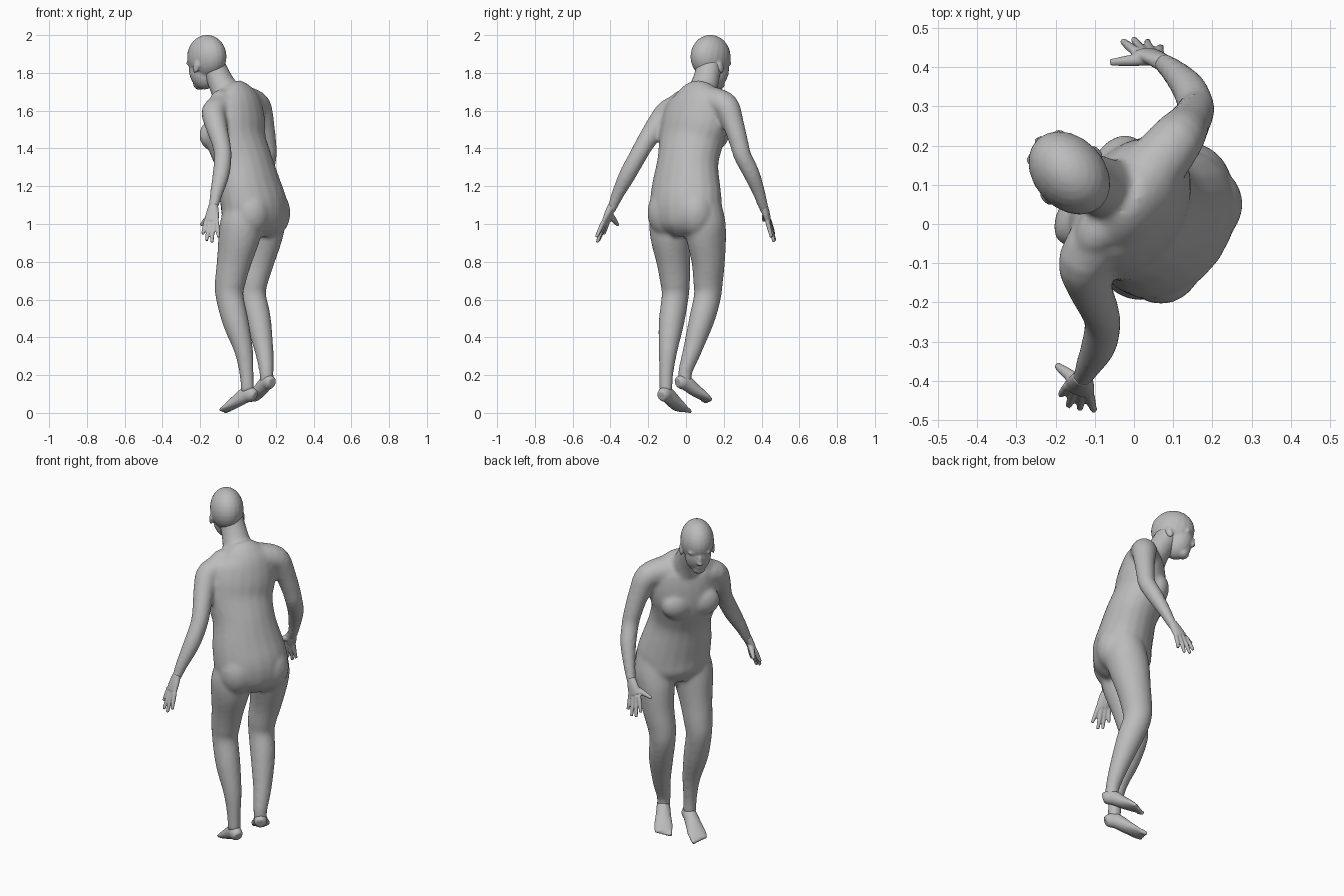
import bpy
import bmesh
import math
from mathutils import Vector, Matrix

default_cube = bpy.data.objects.get("Cube")
if default_cube:
    bpy.data.objects.remove(default_cube, do_unlink=True)

skin = bpy.data.materials.new("plain grey skin")
skin.use_nodes = True
skin_colour = (0.5, 0.5, 0.5, 1)
skin.diffuse_color = skin_colour
skin.node_tree.nodes["Principled BSDF"].inputs["Base Color"].default_value = skin_colour

UP = Vector((0, 0, 1))


def heading(degrees):
    """Right-hand and forward unit vectors for a given yaw."""
    angle = math.radians(degrees)
    right = Vector((math.cos(angle), math.sin(angle), 0))
    return right, UP.cross(right)


BODY_RIGHT, BODY_FRONT = heading(55)
HEAD_RIGHT, HEAD_FRONT = heading(43)


def smooth_rings(rings, steps=4):
    """Catmull-Rom interpolation of centre and radii along a path."""
    rows = [Vector(ring if len(ring) == 5 else (*ring, ring[-1])) for ring in rings]
    padded = [rows[0]] + rows + [rows[-1]]
    result = []
    for a, b, c, d in zip(padded, padded[1:], padded[2:], padded[3:]):
        for step in range(steps):
            t = step / steps
            result.append(b + (c - a) * (t / 2)
                          + (a * 2 - b * 5 + c * 4 - d) * (t * t / 2)
                          + (b * 3 - a - c * 3 + d) * (t ** 3 / 2))
    return result + [rows[-1]]


def loft(bm, rings, side=BODY_RIGHT, sides=20):
    """Closed tube of elliptical sections: x, y, z, side radius, depth radius."""
    rows = smooth_rings(rings)
    centres = [Vector(row[:3]) for row in rows]
    loops = []
    for i, row in enumerate(rows):
        along = (centres[min(i + 1, len(rows) - 1)] - centres[max(i - 1, 0)]).normalized()
        across = (side - along * side.dot(along)).normalized()
        depth = along.cross(across)
        loop = []
        for k in range(sides):
            angle = math.tau * k / sides
            loop.append(bm.verts.new(centres[i] + across * math.cos(angle) * row[3]
                                     + depth * math.sin(angle) * row[4]))
        loops.append(loop)
    for low, high in zip(loops, loops[1:]):
        for k in range(sides):
            n = (k + 1) % sides
            bm.faces.new((low[k], low[n], high[n], high[k]))
    bm.faces.new(loops[0][::-1])
    bm.faces.new(loops[-1])


def ball(bm, centre, radii, right=BODY_RIGHT, front=BODY_FRONT, pitch=0):
    """Ellipsoid with radii along right, front and up, pitched about the right axis."""
    axes = Matrix((right, front, UP)).transposed().to_4x4()
    tilt = Matrix.Rotation(math.radians(pitch), 4, "X")
    size = Matrix.Diagonal((*radii, 1))
    bmesh.ops.create_uvsphere(bm, u_segments=20, v_segments=14, radius=1,
                              matrix=Matrix.Translation(centre) @ axes @ tilt @ size)


def finish(bm, name, voxel, rounds):
    """Fuse the overlapping volumes of one part into a single soft skin."""
    bmesh.ops.recalc_face_normals(bm, faces=bm.faces)
    mesh = bpy.data.meshes.new(name)
    bm.to_mesh(mesh)
    bm.free()
    part = bpy.data.objects.new(name, mesh)
    bpy.context.collection.objects.link(part)
    mesh.materials.append(skin)
    fuse = part.modifiers.new("fuse", "REMESH")
    fuse.mode = "VOXEL"
    fuse.voxel_size = voxel
    fuse.use_smooth_shade = True
    soften = part.modifiers.new("soften", "SMOOTH")
    soften.factor = 0.5
    soften.iterations = rounds


# Torso, neck, arms and legs fused as one body
body = bmesh.new()
loft(body, [(.07, .015, .95, .1, .1), (.08, .01, 1.01, .185, .15), (.085, 0, 1.09, .205, .16),
            (.06, 0, 1.2, .195, .152), (.03, .01, 1.33, .172, .142), (-.01, .03, 1.45, .185, .142),
            (-.01, .05, 1.55, .19, .135), (-.01, .065, 1.64, .17, .115),
            (-.02, .07, 1.69, .125, .09), (-.04, .08, 1.73, .07, .06)])
loft(body, [(-.03, .07, 1.63, .095), (-.07, .09, 1.71, .079, .074), (-.105, .11, 1.78, .07, .066),
            (-.14, .125, 1.85, .068)])

for direction in (-1, 1):
    sideways = BODY_RIGHT * direction
    # Breasts, buttocks and the slope from neck to shoulder
    ball(body, Vector((-.02, .035, 1.47)) + BODY_FRONT * .088 + sideways * .077, (.088, .057, .08))
    ball(body, Vector((.085, 0, 1.06)) - BODY_FRONT * .048 + sideways * .09, (.105, .1, .13))
    ball(body, Vector((-.03, .07, 1.66)) + sideways * .075, (.1, .06, .055))

left_arm = [(-.06, -.0, 1.62, .08), (-.125, -.09, 1.595, .068), (-.115, -.155, 1.52, .058),
            (-.09, -.215, 1.43, .05), (-.08, -.255, 1.36, .047), (-.09, -.31, 1.26, .045),
            (-.115, -.36, 1.16, .034), (-.13, -.39, 1.09, .026), (-.135, -.405, 1.055, .02)]
right_arm = [(.04, .13, 1.65, .08), (.105, .21, 1.625, .07), (.135, .25, 1.53, .057),
             (.153, .28, 1.43, .05), (.158, .3, 1.36, .047), (.14, .345, 1.27, .044),
             (.105, .385, 1.17, .034), (.075, .41, 1.09, .026), (.055, .422, 1.055, .02)]
left_leg = [(.045, -.07, 1.09, .11), (.02, -.08, 1, .115), (.004, -.079, .92, .105, .112),
            (-.021, -.067, .8, .087, .094), (-.04, -.058, .7, .078, .084),
            (-.045, -.057, .62, .07, .076), (-.012, -.077, .48, .067, .07),
            (.03, -.095, .33, .05), (.046, -.105, .2, .037), (.05, -.107, .11, .036)]
right_leg = [(.14, .08, 1.09, .11), (.135, .095, 1, .115), (.123, .108, .92, .102, .112),
             (.1, .118, .8, .086, .094), (.078, .117, .7, .077, .084),
             (.075, .114, .62, .07, .076), (.105, .085, .5, .067, .07),
             (.138, .033, .33, .05), (.15, -.003, .22, .038), (.152, -.005, .16, .036)]
for limb in (left_arm, right_arm, left_leg, right_leg):
    loft(body, limb)
finish(body, "body", .011, 7)

# Head: skull, face, nose, brow, lips and ears
head = bmesh.new()
middle = Vector((-.165, .13, 1.885))


def feature(side, front, up, radii, pitch=0):
    """Head ellipsoid placed relative to the middle of the skull."""
    spot = middle + HEAD_RIGHT * side + HEAD_FRONT * front + UP * up
    ball(head, spot, radii, HEAD_RIGHT, HEAD_FRONT, pitch)


feature(0, 0, 0, (.091, .119, .116), -15)
feature(0, .03, -.075, (.071, .078, .1), -18)
feature(0, .055, -.145, (.037, .034, .03))
feature(0, .107, -.077, (.011, .014, .03), -5)
feature(0, .11, -.095, (.016, .014, .012))
feature(0, .082, -.127, (.025, .014, .009))
for direction in (-1, 1):
    feature(direction * .033, .092, -.035, (.03, .014, .011))
    feature(direction * .087, -.008, -.055, (.01, .02, .034), 15)
finish(head, "head", .007, 4)


# Hands: a flat palm, four fingers and a thumb
def hand(name, wrist, palm_end, tips, thumb):
    bm = bmesh.new()
    wrist, palm_end, thumb = Vector(wrist), Vector(palm_end), Vector(thumb)
    tips = [Vector(tip) for tip in tips]
    spread = (tips[-1] - tips[0]).normalized()
    middle_palm = wrist.lerp(palm_end, .5)
    loft(bm, [(*wrist, .025, .022), (*middle_palm, .036, .02), (*palm_end, .041, .015)], spread)
    for i, tip in enumerate(tips):
        knuckle = palm_end + spread * (i - 1.5) * .021
        bend = knuckle.lerp(tip, .5) + (palm_end - wrist) * .06
        loft(bm, [(*knuckle, .0125), (*bend, .0115), (*tip, .0085)], spread, 10)
    joint = middle_palm.lerp(thumb, .55)
    loft(bm, [(*middle_palm, .018), (*joint, .015), (*thumb, .009)], UP, 10)
    finish(bm, name, .005, 2)


hand("left_hand", (-.13, -.39, 1.1), (-.14, -.425, 1.015),
     [(-.187, -.435, .945), (-.167, -.463, .911), (-.138, -.47, .902), (-.102, -.475, .93)],
     (-.197, -.36, .993))
hand("right_hand", (.075, .41, 1.1), (.035, .435, 1.02),
     [(-.028, .466, .942), (0, .471, .91), (.034, .466, .905), (.068, .452, .93)],
     (-.06, .412, 1.018))


# Feet: a sloped wedge with five toes
def foot(name, rings, inner):
    bm = bmesh.new()
    heel, toe = Vector(rings[0][:3]), Vector(rings[-1][:3])
    along = (toe - heel).normalized()
    across = along.cross(UP).normalized() * inner
    loft(bm, rings, across)
    for i in range(5):
        size = .014 - i * .0015
        start = toe + across * (.036 - i * .019) - along * (.012 + i * .006)
        end = start + along * .034 - UP * .002
        loft(bm, [(*start, size), (*end, size * .75)], across, 10)
    finish(bm, name, .006, 3)


foot("left_foot", [(.092, -.13, .088, .024, .026), (.075, -.12, .095, .034, .038),
                   (.045, -.1, .097, .037, .042), (0, -.07, .066, .044, .034),
                   (-.045, -.039, .033, .052, .022), (-.075, -.018, .015, .046, .012)], 1)
foot("right_foot", [(.182, -.045, .16, .024, .026), (.17, -.03, .163, .034, .036),
                    (.148, .002, .157, .037, .04), (.118, .045, .122, .043, .033),
                    (.088, .088, .09, .051, .022), (.068, .116, .068, .045, .012)], -1)
